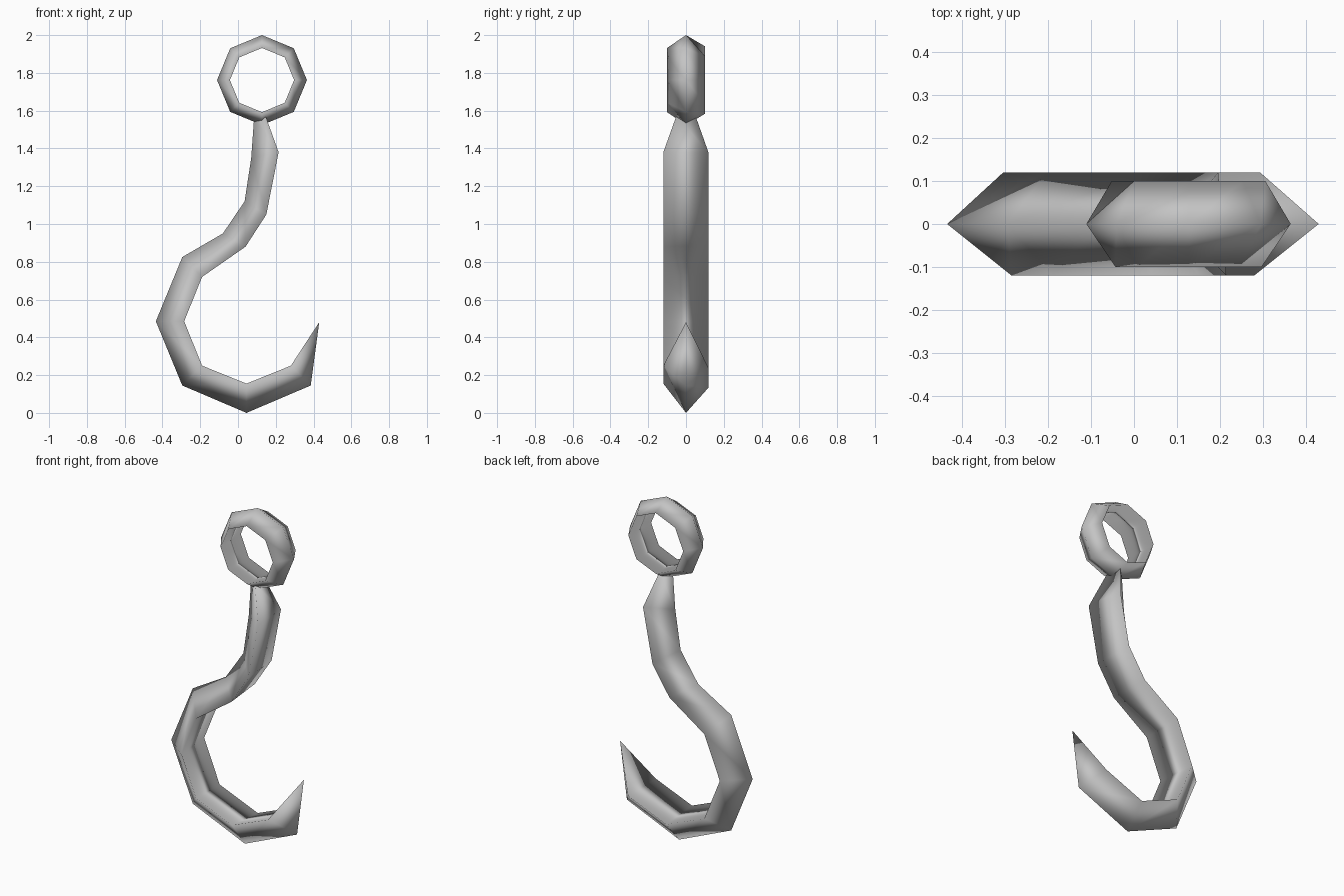
import bpy, bmesh
from math import cos, sin, tau

cube = bpy.data.objects.get("Cube")
if cube:
    bpy.data.objects.remove(cube, do_unlink=True)

steel = bpy.data.materials.new("grey_steel")
steel.use_nodes = True
grey = (0.55, 0.55, 0.55, 1)
steel.diffuse_color = grey
steel.node_tree.nodes["Principled BSDF"].inputs["Base Color"].default_value = grey


def sweep(name, stations, closed=False, tip=None):
    """Skin triangular sections: ridge on the outside, flat face on the inside.
    Each station is (outer x, outer z, inner x, inner z, half width)."""
    bm = bmesh.new()
    rings = []
    for ox, oz, ix, iz, w in stations:
        t = 0.13  # slight tilt of the back corner towards the ridge
        rings.append([bm.verts.new(p) for p in (
            (ox, 0, oz), (ix, -w, iz),
            (ix + (ox - ix) * t, w, iz + (oz - iz) * t))])
    pairs = list(zip(rings, rings[1:]))
    if closed:
        pairs.append((rings[-1], rings[0]))
    for a, b in pairs:
        for i in range(3):
            j = (i + 1) % 3
            bm.faces.new((a[i], a[j], b[j], b[i]))
    if not closed:
        bm.faces.new(rings[0])
        point = bm.verts.new(tip)
        for i in range(3):
            bm.faces.new((rings[-1][i], rings[-1][(i + 1) % 3], point))
    bmesh.ops.recalc_face_normals(bm, faces=bm.faces)
    for f in bm.faces:
        f.smooth = True
    mesh = bpy.data.meshes.new(name)
    bm.to_mesh(mesh)
    bm.free()
    mesh.materials.append(steel)
    obj = bpy.data.objects.new(name, mesh)
    bpy.context.collection.objects.link(obj)
    return obj


# Shank and curved hook, from the neck down to the barb
sweep("hook", [
    (0.085, 1.56, 0.145, 1.575, 0.05),
    (0.07, 1.35, 0.215, 1.38, 0.12),
    (0.035, 1.12, 0.15, 1.05, 0.12),
    (-0.08, 0.95, 0.04, 0.88, 0.12),
    (-0.295, 0.825, -0.19, 0.72, 0.12),
    (-0.435, 0.485, -0.285, 0.485, 0.12),
    (-0.295, 0.145, -0.19, 0.25, 0.12),
    (0.045, 0.0, 0.045, 0.155, 0.12),
    (0.385, 0.145, 0.28, 0.25, 0.12),
], tip=(0.43, 0, 0.48))

# Eight-sided eye ring at the top
cx, cz, outer, inner = 0.127, 1.762, 0.238, 0.17
sweep("eye_ring", [
    (cx + outer * cos(a), cz + outer * sin(a),
     cx + inner * cos(a), cz + inner * sin(a), 0.1)
    for a in (tau * k / 8 for k in range(8))
], closed=True)
